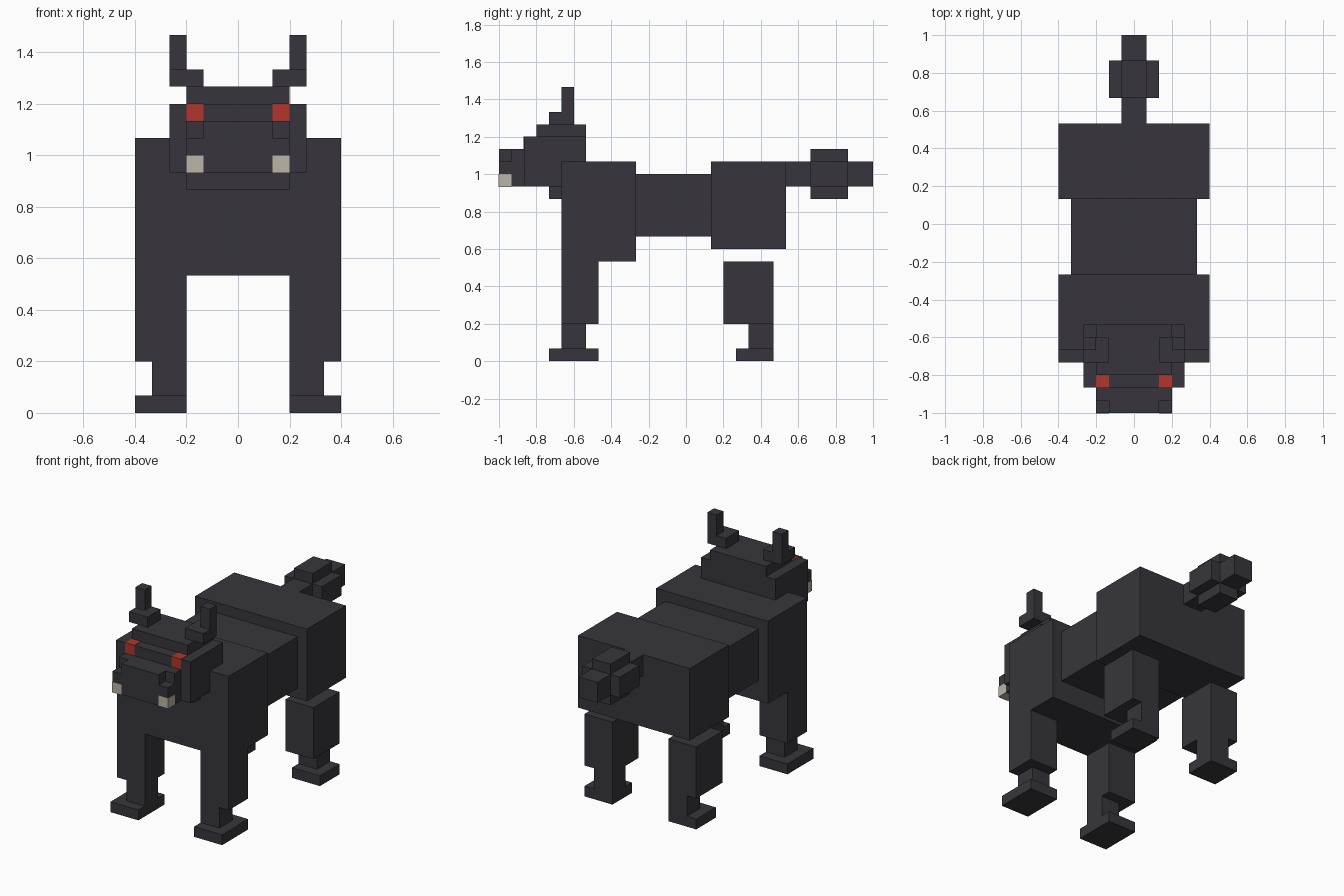
import bpy, bmesh

cube = bpy.data.objects.get("Cube")
if cube:
    bpy.data.objects.remove(cube, do_unlink=True)

U = 1 / 15      # size of one block
P = 0.03        # how far painted blocks stand proud, in blocks


def material(name, rgb):
    m = bpy.data.materials.new(name)
    m.use_nodes = True
    m.diffuse_color = (*rgb, 1)
    bsdf = next(n for n in m.node_tree.nodes if n.type == 'BSDF_PRINCIPLED')
    bsdf.inputs["Base Color"].default_value = (*rgb, 1)
    return m


FUR = material("charcoal fur", (0.038, 0.036, 0.045))
RED = material("red eye", (0.44, 0.036, 0.027))
IVORY = material("ivory tooth", (0.50, 0.46, 0.38))


def prism(name, profile, y, mat=FUR):
    """Extrude an x-z profile between two y values, all in blocks."""
    bm = bmesh.new()
    verts = [bm.verts.new((x * U, y[0] * U, z * U)) for x, z in profile]
    face = bm.faces.new(verts)
    out = bmesh.ops.extrude_face_region(bm, geom=[face])["geom"]
    moved = [v for v in out if isinstance(v, bmesh.types.BMVert)]
    bmesh.ops.translate(bm, verts=moved, vec=(0, (y[1] - y[0]) * U, 0))
    bmesh.ops.recalc_face_normals(bm, faces=bm.faces)
    mesh = bpy.data.meshes.new(name)
    bm.to_mesh(mesh)
    bm.free()
    mesh.materials.append(mat)
    obj = bpy.data.objects.new(name, mesh)
    bpy.context.collection.objects.link(obj)
    return obj


def box(name, x, y, z, mat=FUR):
    return prism(name, [(x[0], z[0]), (x[1], z[0]), (x[1], z[1]), (x[0], z[1])], y, mat)


def pair(name, x, y, z, mat=FUR):
    """A box on the left side and its mirror on the right."""
    box("left_" + name, x, y, z, mat)
    box("right_" + name, (-x[1], -x[0]), y, z, mat)


# Body
box("chest", (-6, 6), (-10, -4), (8, 16))
box("waist", (-5, 5), (-4, 2), (10, 15))
box("hips", (-6, 6), (2, 8), (9, 16))

# Tail with a cross-shaped tuft
box("tail", (-1, 1), (8, 15), (14, 16))
prism("tail_tuft", [(-1, 13), (1, 13), (1, 14), (2, 14), (2, 16), (1, 16),
                    (1, 17), (-1, 17), (-1, 16), (-2, 16), (-2, 14), (-1, 14)], (10, 13))

# Front legs
pair("front_leg", (3, 6), (-10, -7), (3, 8))
pair("front_ankle", (3, 5), (-10, -8), (1, 3))
pair("front_foot", (3, 6), (-11, -7), (0, 1))

# Rear legs
pair("rear_leg", (3, 6), (3, 7), (3, 8))
pair("rear_ankle", (3, 5), (5, 7), (1, 3))
pair("rear_foot", (3, 6), (4, 7), (0, 1))

# Head
box("head", (-4, 4), (-13, -8), (14, 18))
box("crown", (-3, 3), (-12, -8), (18, 19))
box("throat", (-3, 3), (-11, -10), (13, 14))

# Snout, with its upper front corners cut away
box("snout", (-3, 3), (-14, -13), (14, 17))
prism("snout_tip", [(-3, 14), (3, 14), (3, 16), (2, 16),
                    (2, 17), (-2, 17), (-2, 16), (-3, 16)], (-15, -14))

# Eyes and teeth
pair("eye", (2, 3), (-13 - P, -12), (17, 18 + P), RED)
pair("tooth", (2, 3 + P), (-15 - P, -14), (14 - P, 15), IVORY)

# Ears
pair("ear_base", (2, 4), (-11, -9), (19, 20))
pair("ear_tip", (3, 4), (-10, -9), (20, 22))
